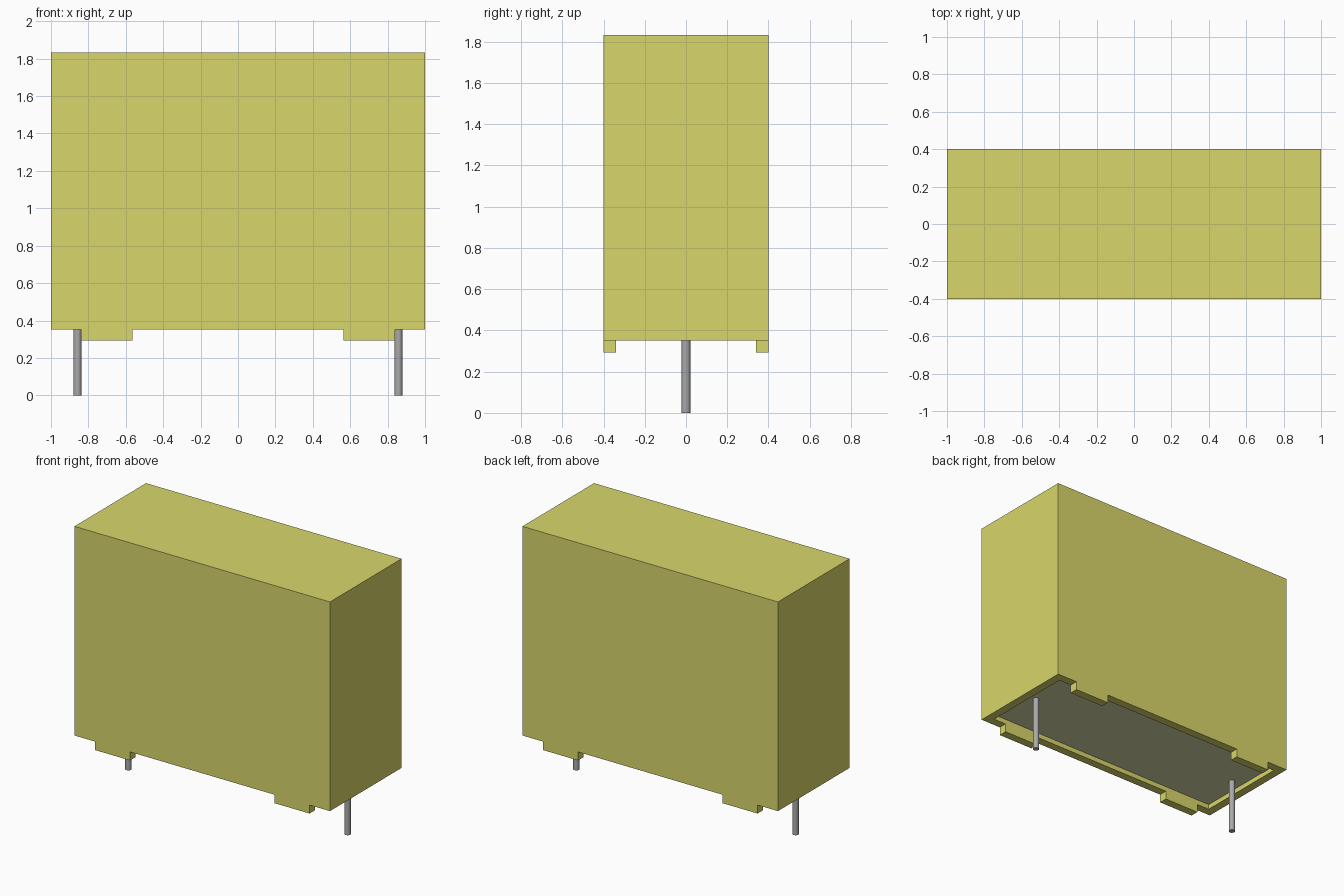
import bpy
import bmesh
import math

cube = bpy.data.objects.get("Cube")
if cube:
    bpy.data.objects.remove(cube, do_unlink=True)

HALF_X, HALF_Y = 1.0, 0.4
BOTTOM, TOP = 0.352, 1.832
WALL, RECESS, FOOT = 0.06, 0.035, 0.06
FOOT_IN, FOOT_OUT = 0.565, 0.84
PIN_X, PIN_R = 0.858, 0.021


def material(name, rgb):
    mat = bpy.data.materials.new(name)
    mat.use_nodes = True
    mat.diffuse_color = (*rgb, 1)
    mat.node_tree.nodes["Principled BSDF"].inputs["Base Color"].default_value = (*rgb, 1)
    return mat


def add_object(name, bm, mats):
    bmesh.ops.recalc_face_normals(bm, faces=bm.faces)
    mesh = bpy.data.meshes.new(name)
    bm.to_mesh(mesh)
    bm.free()
    for m in mats:
        mesh.materials.append(m)
    obj = bpy.data.objects.new(name, mesh)
    bpy.context.collection.objects.link(obj)
    return obj


def extrude(bm, faces, dz):
    """Extrude faces along z, drop the old ones and return the moved faces."""
    geom = bmesh.ops.extrude_face_region(bm, geom=faces)["geom"]
    verts = [g for g in geom if isinstance(g, bmesh.types.BMVert)]
    bmesh.ops.translate(bm, verts=verts, vec=(0, 0, dz))
    moved = [g for g in geom if isinstance(g, bmesh.types.BMFace)]
    bmesh.ops.delete(bm, geom=[f for f in faces if f.is_valid], context='FACES')
    return moved


yellow = material("yellow plastic", (0.69, 0.68, 0.145))
resin = material("grey resin", (0.69, 0.69, 0.40))
metal = material("pin metal", (0.40, 0.40, 0.40))

# Case: box cut across at the foot edges
bm = bmesh.new()
bmesh.ops.create_cube(bm, size=1)
bmesh.ops.scale(bm, verts=bm.verts, vec=(2 * HALF_X, 2 * HALF_Y, TOP - BOTTOM))
bmesh.ops.translate(bm, verts=bm.verts, vec=(0, 0, (TOP + BOTTOM) / 2))
for x in (-FOOT_OUT, -FOOT_IN, FOOT_IN, FOOT_OUT):
    bmesh.ops.bisect_plane(bm, geom=bm.verts[:] + bm.edges[:] + bm.faces[:],
                           plane_co=(x, 0, 0), plane_no=(1, 0, 0))
bm.normal_update()

# Bottom rim, with the resin fill set back inside it
floor = [f for f in bm.faces if f.normal.z < -0.9]
rim = bmesh.ops.inset_region(bm, faces=floor, thickness=WALL, use_even_offset=True)["faces"]
feet = [f for f in rim if FOOT_IN < abs(f.calc_center_median().x) < FOOT_OUT]
for f in extrude(bm, floor, RECESS):
    f.material_index = 1

# Four standoff feet drawn down from the rim
extrude(bm, feet, -FOOT)
bmesh.ops.dissolve_limit(bm, angle_limit=math.radians(1), verts=bm.verts[:],
                         edges=bm.edges[:], delimit={'MATERIAL'})
add_object("case", bm, [yellow, resin])

# Two round lead pins
pin_top = BOTTOM + RECESS + 0.01
for side, name in ((1, "left_pin"), (-1, "right_pin")):
    bm = bmesh.new()
    bmesh.ops.create_cone(bm, cap_ends=True, segments=32, radius1=PIN_R,
                          radius2=PIN_R, depth=pin_top)
    bmesh.ops.translate(bm, verts=bm.verts, vec=(side * PIN_X, 0, pin_top / 2))
    pin = add_object(name, bm, [metal])
    bpy.ops.object.select_all(action='DESELECT')
    pin.select_set(True)
    bpy.context.view_layer.objects.active = pin
    bpy.ops.object.shade_smooth_by_angle(angle=math.radians(40))
